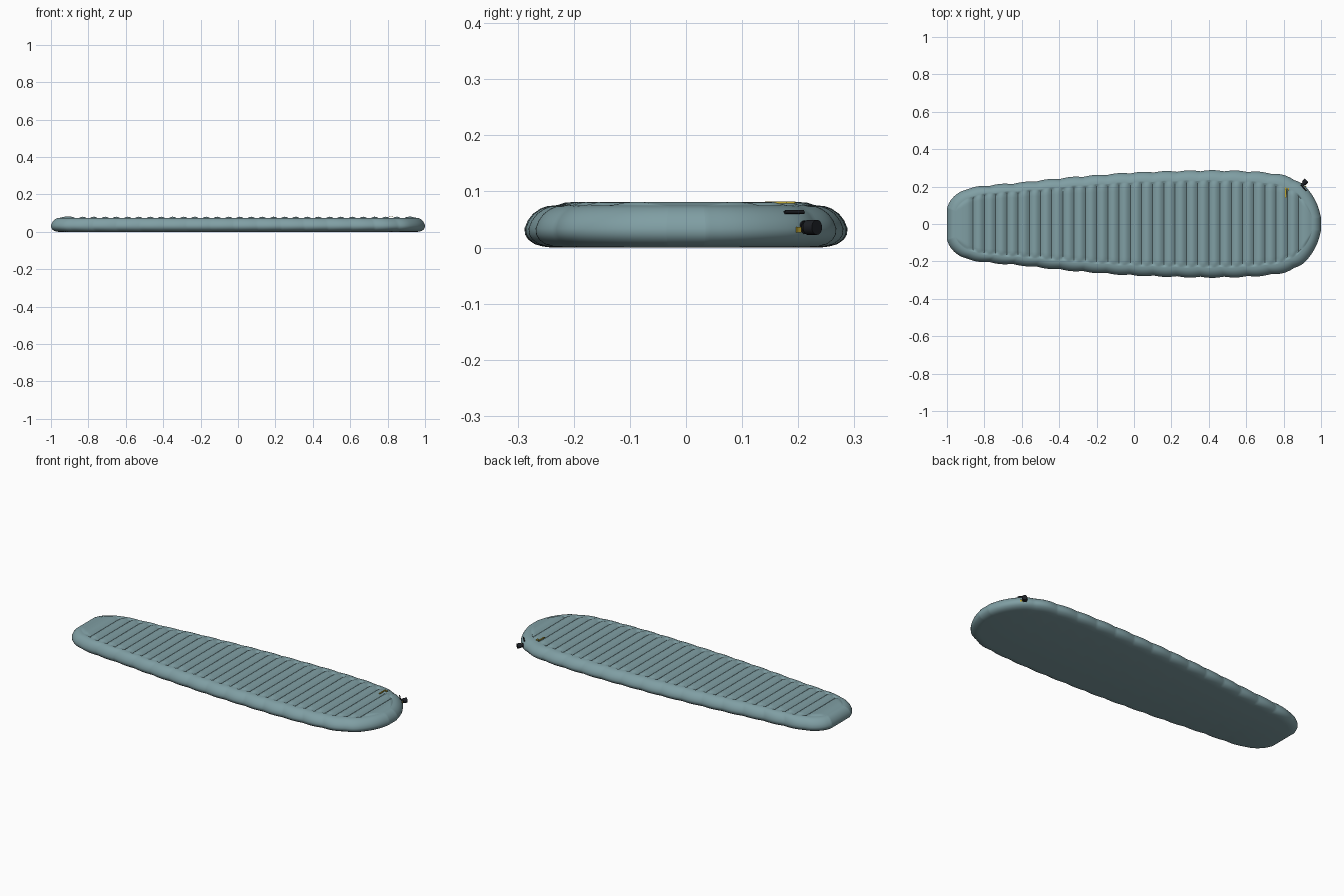
import bpy, bmesh, math
from mathutils import Vector, Matrix

if "Cube" in bpy.data.objects:
    bpy.data.objects.remove(bpy.data.objects["Cube"])


def material(name, rgb):
    m = bpy.data.materials.new(name)
    m.diffuse_color = (*rgb, 1)
    m.use_nodes = True
    m.node_tree.nodes["Principled BSDF"].inputs["Base Color"].default_value = m.diffuse_color
    return m


TEAL = material("grey teal fabric", (0.215, 0.345, 0.37))
BLACK = material("black plastic", (0.012, 0.014, 0.018))
YELLOW = material("yellow print", (0.55, 0.40, 0.03))

# Half width of the pad along its length
OUTLINE = [(-1, .085), (-.985, .12), (-.95, .158), (-.9, .184), (-.8, .203), (-.6, .221),
           (-.4, .243), (-.2, .26), (0, .274), (.2, .281), (.4, .285), (.6, .281),
           (.72, .272), (.8, .259), (.87, .231), (.92, .196), (.96, .143), (.985, .09), (1, .035)]
# Rim section: inset from the outline, height
RIM = [(.045, .075), (.034, .0735), (.024, .069), (.013, .060), (.005, .048),
       (0, .034), (.001, .023), (.006, .014), (.016, .006), (.028, .002), (.042, 0)]
INSET = RIM[0][0]
FIRST, LAST, RIBS, STEPS, ACROSS = -.86, .88, 29, 8, 24
PITCH = (LAST - FIRST) / RIBS


def smooth(t):
    t = min(max(t, 0), 1)
    return t * t * (3 - 2 * t)


def half_width(u):
    """Smooth interpolation of the outline, with shallow scallops on the long sides."""
    n = len(OUTLINE)

    def slope(i):
        a, b = OUTLINE[max(i - 1, 0)], OUTLINE[min(i + 1, n - 1)]
        return (b[1] - a[1]) / (b[0] - a[0])
    k = max(i for i in range(n - 1) if OUTLINE[i][0] <= u or i == 0)
    (x0, y0), (x1, y1) = OUTLINE[k], OUTLINE[k + 1]
    h = x1 - x0
    t = (u - x0) / h
    w = ((2*t**3 - 3*t*t + 1) * y0 + (t**3 - 2*t*t + t) * h * slope(k)
         + (3*t*t - 2*t**3) * y1 + (t**3 - t*t) * h * slope(k + 1))
    phase = (u * (1 - INSET) - FIRST) / (2 * PITCH)
    fade = smooth((.95 - abs(u)) / .08)
    return w + fade * (.006 * abs(math.sin(math.pi * phase)) - .003)


def plan(u, v, inset):
    return u * (1 - inset), v * half_width(u) * (1 - inset / .25)


def top_height(u, v):
    """Crowned top with rounded ribs and sharp grooves between them."""
    x, y = plan(u, v, INSET)
    edge = min((1 - abs(v)) * half_width(u), 1 - INSET - abs(x))
    phase = (x - FIRST) / PITCH
    groove = 1 - abs(math.sin(math.pi * phase)) if -.5 < phase < RIBS + .5 else 0
    return .075 + .006 * smooth(edge / .03) - .014 * groove * smooth((edge - .002) / .016)


# Stations along the length, denser where the ends curve
inner = 1 - INSET
END = 9
xs = [-inner + (FIRST + inner) * (k / END) ** 1.6 for k in range(END)]
xs += [FIRST + k * PITCH / STEPS for k in range(RIBS * STEPS)]
xs += [inner - (inner - LAST) * (1 - k / END) ** 1.6 for k in range(END + 1)]
us = [min(max(x / inner, -1), 1) for x in xs]
vs = [math.sin(math.pi / 2 * (2 * j / ACROSS - 1)) for j in range(ACROSS + 1)]
N, M = len(us) - 1, ACROSS

bm = bmesh.new()
# Ribbed top panel
top = {}
for i, u in enumerate(us):
    for j, v in enumerate(vs):
        top[i, j] = bm.verts.new((*plan(u, v, INSET), top_height(u, v)))
for i in range(N):
    for j in range(M):
        bm.faces.new((top[i, j], top[i+1, j], top[i+1, j+1], top[i, j+1]))

# Rounded rim, one ring after another
loop = ([(i, 0) for i in range(N)] + [(N, j) for j in range(M)]
        + [(i, M) for i in range(N, 0, -1)] + [(0, j) for j in range(M, 0, -1)])
ring = {k: top[k] for k in loop}
for inset, z in RIM[1:]:
    new = {(i, j): bm.verts.new((*plan(us[i], vs[j], inset), z)) for i, j in loop}
    for a, b in zip(loop, loop[1:] + loop[:1]):
        bm.faces.new((ring[a], new[a], new[b], ring[b]))
    ring = new

# Flat base
for i in range(N):
    left = [ring[i, j] for j in (range(M + 1) if i == 0 else (0, M))]
    right = [ring[i+1, j] for j in (range(M, -1, -1) if i + 1 == N else (M, 0))]
    bm.faces.new(left + right)
bmesh.ops.recalc_face_normals(bm, faces=bm.faces)
mesh = bpy.data.meshes.new("mattress")
bm.to_mesh(mesh)
bm.free()
mesh.materials.append(TEAL)
mattress = bpy.data.objects.new("mattress", mesh)
bpy.context.collection.objects.link(mattress)
bpy.context.view_layer.objects.active = mattress
mattress.select_set(True)
bpy.ops.object.shade_smooth_by_angle(angle=math.radians(40))


def finish(name, mat):
    ob = bpy.context.object
    ob.name = name
    ob.data.materials.append(mat)
    return ob


def plate(name, loc, size, mat, yaw=0, tilt=0):
    bpy.ops.mesh.primitive_cube_add(size=1, location=loc, rotation=(tilt, 0, yaw))
    ob = finish(name, mat)
    ob.scale = size
    return ob


# Valve pointing out of the rounded corner
out = Vector((.68, .73, 0)).normalized()
turn = out.to_track_quat('Z', 'Y').to_euler()
base = Vector((.898, .207, .036))
for name, r, start, end in (("valve_stem", .009, -.01, .016),
                            ("valve_collar", .012, .004, .008),
                            ("valve_cap", .0135, .014, .036)):
    bpy.ops.mesh.primitive_cylinder_add(vertices=16, radius=r, depth=end - start,
                                        location=base + out * (start + end) / 2, rotation=turn)
    finish(name, BLACK)
    bpy.ops.object.shade_smooth_by_angle(angle=math.radians(40))

# Small tags on the corner
yaw = math.atan2(-.75, .66)
plate("corner_label", (.907, .193, .063), (.045, .004, .006), BLACK, yaw, math.radians(30))
plate("corner_mark", (.917, .2, .032), (.010, .006, .010), YELLOW, yaw)

# Printed strip on the top near the valve
plate("print_bar", (.812, .168, .0805), (.007, .055, .004), YELLOW)
plate("print_dot", (.826, .186, .0805), (.008, .014, .004), YELLOW)
